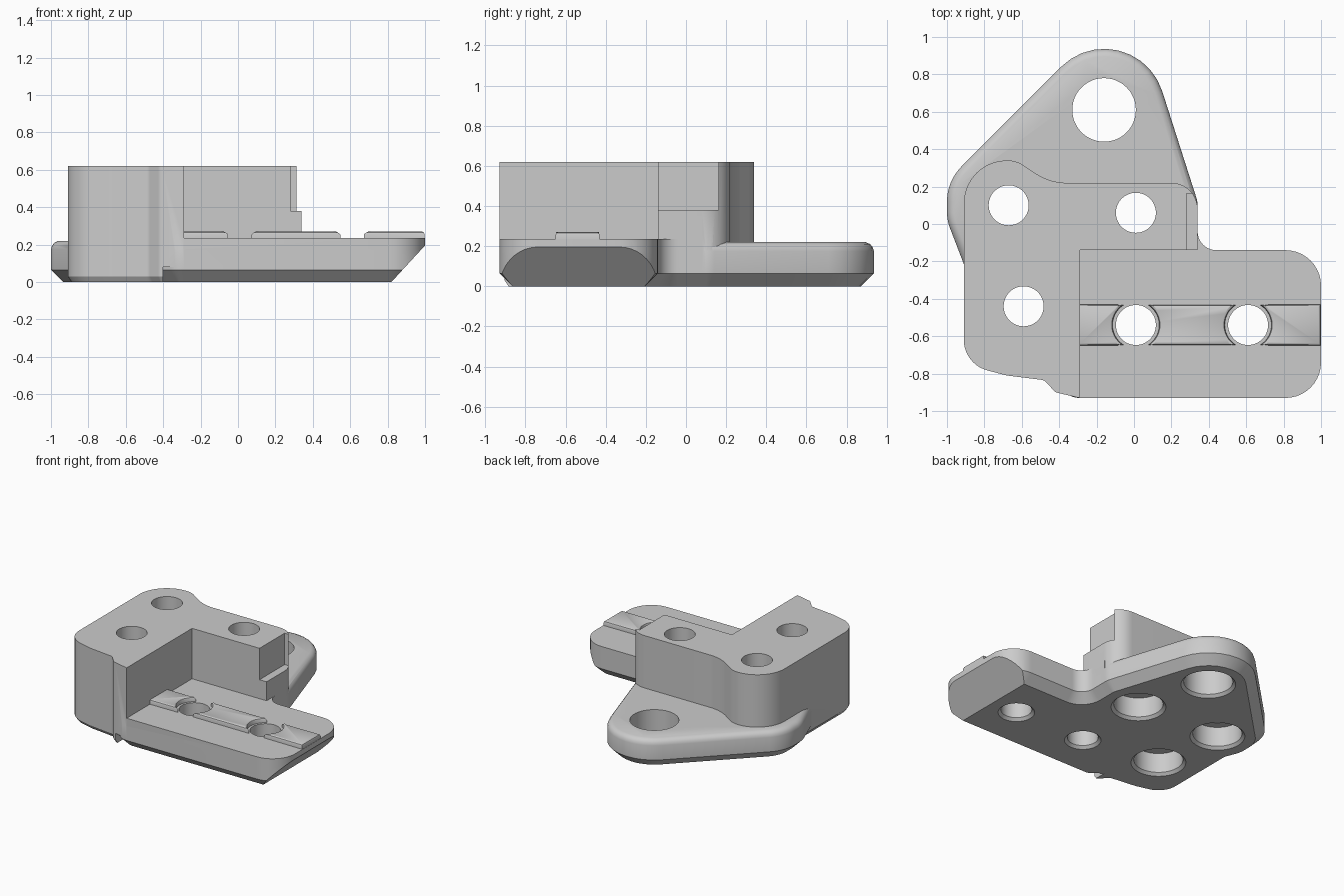
import bpy, bmesh, math
from mathutils import Vector

if "Cube" in bpy.data.objects:
    bpy.data.objects.remove(bpy.data.objects["Cube"], do_unlink=True)

grey = bpy.data.materials.new("machined grey")
grey.use_nodes = True
grey.diffuse_color = (0.6, 0.6, 0.6, 1)
grey.node_tree.nodes["Principled BSDF"].inputs["Base Color"].default_value = (0.6, 0.6, 0.6, 1)


def rounded(corners, steps=10):
    """Outline through (x, y, radius) corners, each replaced by a tangent arc."""
    out = []
    for i, (x, y, r) in enumerate(corners):
        p = Vector((x, y))
        a = (Vector(corners[i - 1][:2]) - p).normalized()
        b = (Vector(corners[(i + 1) % len(corners)][:2]) - p).normalized()
        if r == 0:
            out.append(p)
            continue
        half = a.angle(b) / 2
        centre = p + (a + b).normalized() * (r / math.sin(half))
        start = p + a * (r / math.tan(half)) - centre
        end = p + b * (r / math.tan(half)) - centre
        turn = math.atan2(start.x * end.y - start.y * end.x, start.dot(end))
        for k in range(steps + 1):
            t = turn * k / steps
            c, s = math.cos(t), math.sin(t)
            out.append(centre + Vector((c * start.x - s * start.y, s * start.x + c * start.y)))
    return out


def box(x0, x1, y0, y1):
    return [Vector(p) for p in ((x0, y0), (x1, y0), (x1, y1), (x0, y1))]


def circle(x, y, r, n=48):
    return [Vector((x + r * math.cos(math.tau * k / n), y + r * math.sin(math.tau * k / n)))
            for k in range(n)]


def inset(pts, d):
    """Move a counter-clockwise outline inwards by d."""
    out = []
    for i, p in enumerate(pts):
        e1 = (p - pts[i - 1]).normalized()
        e2 = (pts[(i + 1) % len(pts)] - p).normalized()
        n1, n2 = Vector((-e1.y, e1.x)), Vector((-e2.y, e2.x))
        m = (n1 + n2).normalized()
        out.append(p + m * (d / max(m.dot(n1), 0.3)))
    return out


def loft(name, pts, levels):
    """Solid from an outline with (z, inset) levels."""
    bm = bmesh.new()
    rings = [[bm.verts.new((p.x, p.y, z)) for p in inset(pts, d)] for z, d in levels]
    n = len(pts)
    for lo, hi in zip(rings, rings[1:]):
        for i in range(n):
            j = (i + 1) % n
            bm.faces.new((lo[i], lo[j], hi[j], hi[i]))
    bm.faces.new(rings[0][::-1])
    bm.faces.new(rings[-1])
    bmesh.ops.recalc_face_normals(bm, faces=bm.faces[:])
    mesh = bpy.data.meshes.new(name)
    bm.to_mesh(mesh)
    bm.free()
    ob = bpy.data.objects.new(name, mesh)
    bpy.context.collection.objects.link(ob)
    mesh.materials.append(grey)
    return ob


def combine(target, tool, operation):
    mod = target.modifiers.new(operation.lower(), "BOOLEAN")
    mod.object, mod.operation, mod.solver = tool, operation, "EXACT"
    bpy.context.view_layer.objects.active = target
    bpy.context.view_layer.update()
    bpy.ops.object.modifier_apply(modifier=mod.name)
    bpy.data.objects.remove(tool, do_unlink=True)


# Base flange with chamfered underside and rounded top edge
arm_end = [(1, -0.93, 0.19), (1, -0.14, 0.19), (0.34, -0.14, 0.1)]
base = rounded([(-0.9, -0.74, 0.17), (-0.5, -0.8, 0.1), (-0.33, -0.93, 0.12)] + arm_end + [
    (0.34, 0.12, 0.15), (-0.012, 1.218, 0.325), (-1, 0.23, 0.27),
    (-1, 0.02, 0.25), (-0.9, -0.24, 0.2)])
body = loft("bracket_body", base, [(0, 0.065), (0.065, 0), (0.175, 0), (0.195, 0.006),
                                   (0.21, 0.018), (0.22, 0.04)])

# Raised flat arm
arm = rounded([(-0.35, -0.85, 0), (-0.29, -0.93, 0)] + arm_end
              + [(0.34, 0.09, 0), (-0.35, 0.09, 0)])
combine(body, loft("arm", arm, [(0.175, 0), (0.235, 0)]), "UNION")

# Sloped underside at the end of the arm
slope = loft("slope", box(0, 0.6, -1.5, 1.5), [(-0.6, 0), (0.6, 0)])
slope.location.x = 0.82
slope.rotation_euler.y = math.atan(0.92)
combine(body, slope, "DIFFERENCE")

# Tall L-shaped block with a stepped side, clear of the base chamfer
block_outline = rounded([
    (-0.91, -0.75, 0.17), (-0.68, -0.81, 0.2), (-0.48, -0.835, 0.04), (-0.42, -0.9, 0.04),
    (-0.29, -0.93, 0), (-0.29, -0.14, 0), (0.34, -0.14, 0), (0.34, 0.22, 0.14),
    (-0.45, 0.22, 0.3), (-0.63, 0.34, 0.15), (-0.91, 0.34, 0.23)])
block = loft("block", block_outline, [(0, 0.02), (0.03, 0), (0.62, 0)])
combine(block, loft("step", box(0.28, 0.5, -0.3, 0.163), [(0.38, 0), (0.8, 0)]), "DIFFERENCE")
combine(block, loft("relief", box(-0.4, 0.5, -1.2, 0.5), [(-0.1, 0), (0.08, 0)]), "DIFFERENCE")
combine(body, block, "UNION")

# Through holes, countersunk below; block holes are counterbored
small, large = 0.107, 0.17
for x, y, r, bored in [(-0.16, 0.61, large, False), (-0.67, 0.1, small, True),
                       (0.01, 0.06, small, True), (-0.59, -0.44, small, True),
                       (0.01, -0.54, small, False), (0.61, -0.54, small, False)]:
    levels = [(-0.02, -0.04), (0.02, 0), (0.9, 0)]
    if bored:
        gap = r - large
        levels = [(-0.02, gap - 0.04), (0.02, gap), (0.17, gap), (0.17, 0), (0.9, 0)]
    combine(body, loft("hole", circle(x, y, r), levels), "DIFFERENCE")


# Guide rail in three pieces, scooped around the arm holes
def scoop(cx, side):
    r, lim = 0.125, math.asin(0.108 / 0.125)
    return [Vector((cx + side * r * math.cos(a), -0.54 + r * math.sin(a)))
            for a in (lim * (k / 7 - 1) for k in range(15))]


def flat_end(x):
    return [Vector((x, -0.65)), Vector((x, -0.43))]


pieces = [(flat_end(-0.3), scoop(0.01, -1)),
          (scoop(0.01, 1), scoop(0.61, -1)),
          (scoop(0.61, 1), flat_end(0.998))]
rails = [loft(f"guide_rail_{i + 1}", left[::-1] + right,
              [(0.225, 0), (0.255, 0), (0.265, 0.004), (0.27, 0.013)])
         for i, (left, right) in enumerate(pieces)]

for ob in [body] + rails:
    bpy.ops.object.select_all(action="DESELECT")
    ob.select_set(True)
    bpy.context.view_layer.objects.active = ob
    bpy.ops.object.shade_smooth_by_angle(angle=math.radians(30))
